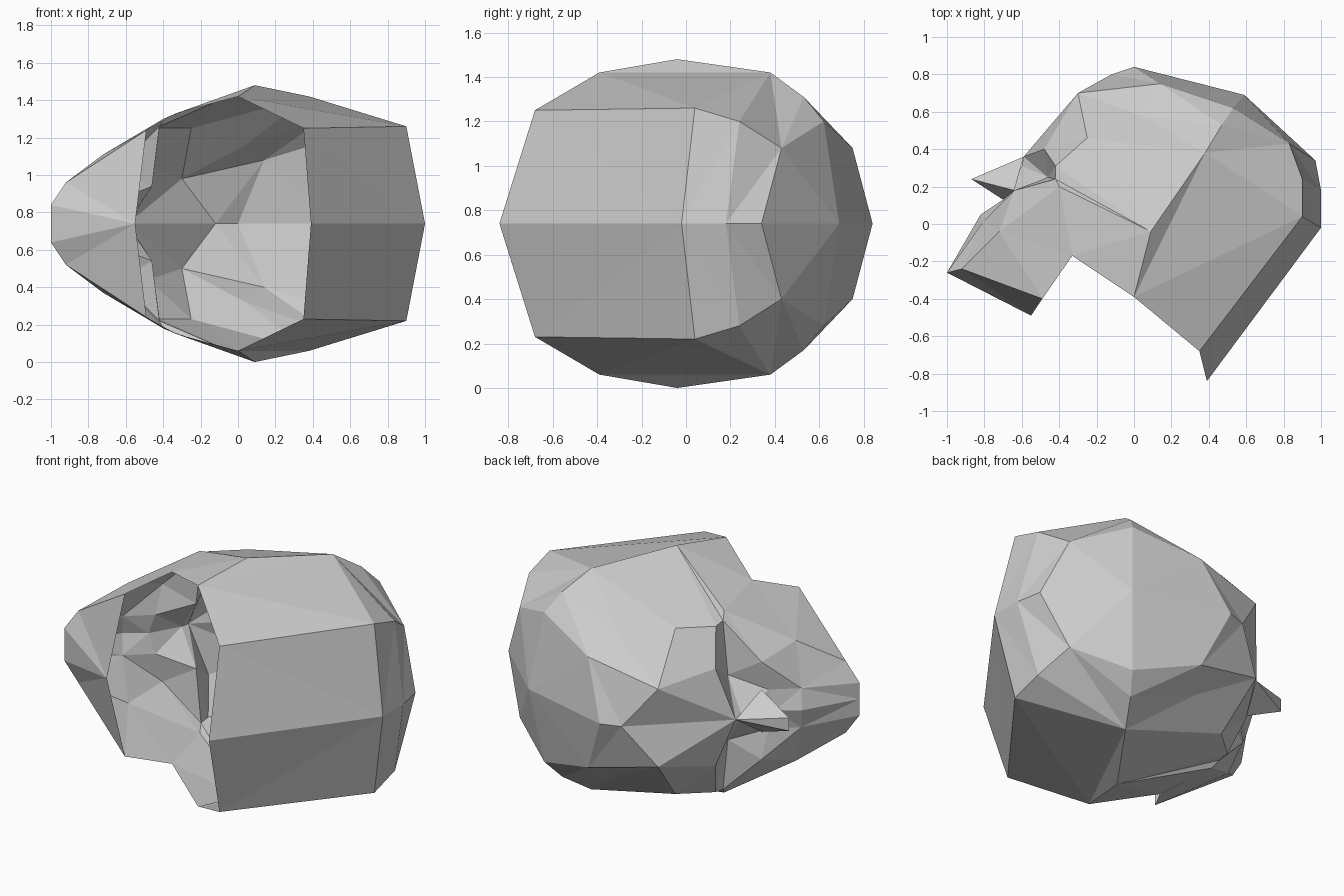
import bpy
import bmesh

# Remove the default object
default_cube = bpy.data.objects.get("Cube")
if default_cube:
    bpy.data.objects.remove(default_cube, do_unlink=True)

MIDDLE = 0.74  # height of the symmetry plane, the head lies on its side

# Single plain grey colour
grey = bpy.data.materials.new("plain grey")
grey.use_nodes = True
grey.diffuse_color = (0.6, 0.6, 0.6, 1)
shader = next(n for n in grey.node_tree.nodes if n.type == 'BSDF_PRINCIPLED')
shader.inputs["Base Color"].default_value = grey.diffuse_color


def add_polygon(mesh_builder, cache, points):
    """Add one face, skipping repeated corners."""
    corners = list(dict.fromkeys(points))
    if len(corners) < 3:
        return
    for point in corners:
        if point not in cache:
            cache[point] = mesh_builder.verts.new(point)
    verts = [cache[point] for point in corners]
    if mesh_builder.faces.get(verts) is None:
        mesh_builder.faces.new(verts)


def make_mirrored_part(name, polygons):
    """Build half of a faceted part and mirror it over the middle plane."""
    builder, cache = bmesh.new(), {}
    for polygon in polygons:
        add_polygon(builder, cache, polygon)
    bmesh.ops.triangulate(builder, faces=builder.faces[:])
    bmesh.ops.recalc_face_normals(builder, faces=builder.faces[:])
    mesh = bpy.data.meshes.new(name)
    builder.to_mesh(mesh)
    builder.free()
    mesh.materials.append(grey)
    part = bpy.data.objects.new(name, mesh)
    bpy.context.scene.collection.objects.link(part)
    part.location.z = MIDDLE
    mirror = part.modifiers.new("other half", 'MIRROR')
    mirror.use_axis = (False, False, True)
    mirror.merge_threshold = 0.002
    return part


def pad(station, count):
    """Repeat the last point so every station has the same length."""
    return station + [station[-1]] * (count - len(station))


# Cross-sections from the middle plane out to the side, nape to chin
temple = (0.38, 0.38, 0.68)
jaw_corner = (-0.33, -0.17, 0.59)
nape = [(0.39, -0.84, 0), (0.35, -0.68, 0.51), (0, -0.39, 0.68)]
skull = [
    nape,
    [(1, -0.02, 0), (0.9, 0.04, 0.52), temple],
    [(1, 0.18, 0), (0.9, 0.24, 0.46), temple],
    [(0.97, 0.34, 0), (0.83, 0.43, 0.34), temple],
    [(0.59, 0.69, 0), (0.53, 0.62, 0.46), (0.47, 0.53, 0.57), temple],
    [(0, 0.84, 0), (0.14, 0.75, 0.34), (0.04, 0.58, 0.42), temple],
    [(-0.12, 0.8, 0), (-0.3, 0.7, 0.24), (-0.25, 0.46, 0.51)],
]
brow = [(-0.59, 0.36, 0), (-0.48, 0.4, 0.3), (-0.42, 0.31, 0.51)]
eye = [(-0.6, 0.31, 0), (-0.46, 0.25, 0.2), (-0.42, 0.24, 0.52)]
cheek = [(-0.7, 0.13, 0), (-0.66, 0.14, 0.12), (-0.64, 0.18, 0.3),
         (-0.4, 0.2, 0.56)]
mouth = [(-0.82, 0.05, 0), (-0.8, 0.02, 0.12), (-0.72, -0.04, 0.37),
         jaw_corner]
chin = [(-1, -0.26, 0), (-1, -0.26, 0.1), (-0.92, -0.24, 0.22),
        (-0.49, -0.4, 0.5), jaw_corner]

# Skull and face shell, open at the neck
side_peak = (0.09, -0.04, 0.74)
stations = [pad(s, len(chin)) + [side_peak]
            for s in skull + [brow, eye, cheek, mouth, chin]]
shell = []
for first, second in zip(stations, stations[1:]):
    for i in range(len(chin)):
        shell.append([first[i], first[i + 1], second[i + 1], second[i]])
shell.append([jaw_corner, nape[-1], side_peak])

# Underside of the chin
throat = (-0.55, -0.49, 0)
for inner, outer in zip(chin[:3], chin[1:4]):
    shell.append([inner, outer, throat])
make_mirrored_part("head_shell", shell)

# Narrow wedge nose
tip_centre, tip_side = (-0.87, 0.24, 0), (-0.87, 0.24, 0.04)
bridge, nostril, base = brow[0], (-0.64, 0.18, 0.13), cheek[0]
make_mirrored_part("nose", [
    [bridge, tip_side, tip_centre],
    [bridge, nostril, tip_side],
    [tip_side, nostril, base],
    [tip_centre, tip_side, base],
])
